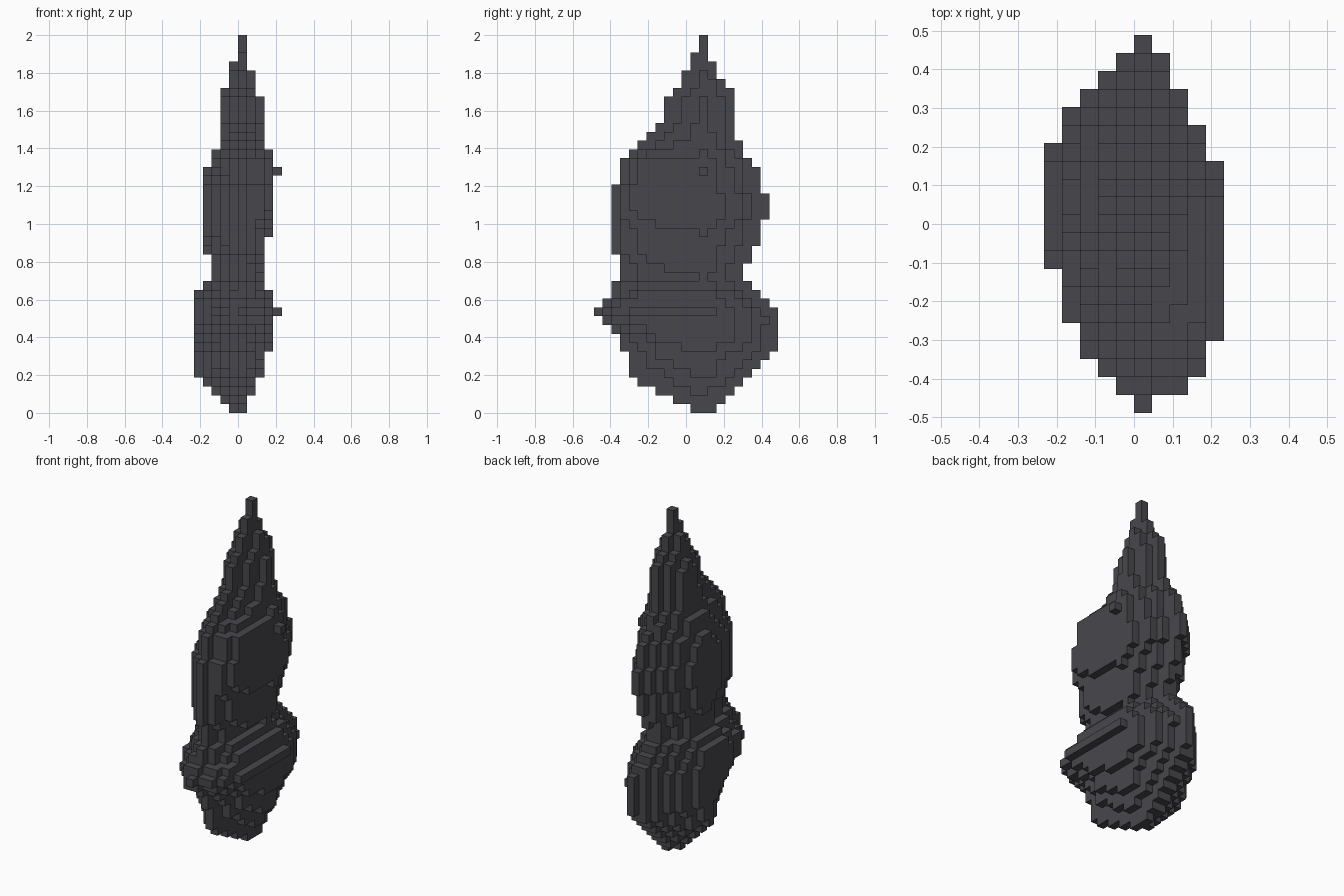
import bpy
import bmesh
from mathutils import Vector

cube = bpy.data.objects.get("Cube")
if cube:
    bpy.data.objects.remove(cube)

ROWS, COLUMNS, SPINE = 43, 21, 12
SIZE = 2 / ROWS

# Side outline: front and back edge of each layer as (layer, column)
FRONT = [(0, 11), (3, 5), (4, 4), (6, 4), (7, 3), (8, 3), (11, 0), (13, 2), (14, 2),
         (15, 3), (17, 3), (18, 2), (25, 2), (26, 3), (28, 3), (33, 8), (35, 8),
         (37, 10), (38, 10), (39, 11), (40, 11), (41, 12), (42, 12)]
BACK = [(0, 14), (4, 18), (6, 20), (7, 21), (11, 21), (15, 17), (16, 17), (17, 18),
        (18, 18), (19, 19), (21, 19), (22, 20), (24, 20), (25, 19), (27, 19),
        (29, 17), (30, 17), (31, 16), (36, 16), (38, 14), (39, 14), (40, 13), (42, 13)]

# Thickness of each layer to either side of the centre plane
PLUS_WIDTH = [(0, 1), (1, 1), (2, 1.7), (3, 2.2), (4, 2.7), (6, 3.2), (7, 3.7), (8, 4.1),
              (10, 4.2), (11, 4.65), (12, 4.3), (13, 3.8), (14, 3), (15, 2.5), (16, 2.9),
              (17, 3), (19, 3), (20, 3.5), (21, 3.8), (22, 4), (28, 4), (29, 3.5),
              (30, 3), (35, 2.6), (36, 2), (38, 2), (39, 1), (42, 1)]
MINUS_WIDTH = [(0, 1), (4, 4.7), (7, 4.89), (11, 4.89), (13, 4.8), (14, 4), (15, 3),
               (17, 3), (18, 3.6), (20, 4), (25, 4), (27, 3.6), (28, 3), (29, 3),
               (30, 2.2), (36, 1.7), (37, 1), (39, 1), (40, 0)]

# Fullness of the sections: low is pointed, high is boxy
PLUS_FRONT = [(0, 1.2), (4, 1.5), (6, 3), (7, 2), (9, 4), (11, 9), (14, 5), (16, 3),
              (17, 5), (21, 4), (22, 7), (23, 9), (28, 8), (29, 4), (30, 2), (31, 1.5)]
PLUS_BACK = [(0, 1.3), (7, 1.7), (9, 2.3), (10, 2.3), (11, 1.7), (15, 1.6)]
MINUS_FRONT = [(0, 1), (4, 1), (7, 1.3), (10, 2.6), (12, 2.6), (14, 2), (28, 1.7),
               (32, 1.4)]
MINUS_BACK = [(0, 1.3), (5, 1.65), (7, 1.75), (11, 1.75), (14, 1.65)]


def follow(points, row):
    """Straight-line interpolation along a profile."""
    for (a, u), (b, v) in zip(points, points[1:]):
        if a <= row <= b:
            return u + (v - u) * (row - a) / (b - a)
    return points[-1][1]


def nearest(value):
    return int(value + 0.5)


def thickness(row, column, front, back, width, front_power, back_power):
    """Number of blocks from the centre plane to the surface."""
    if column < SPINE:
        d = (SPINE - column) / (SPINE + 0.5 - front)
        power = follow(front_power, row)
    else:
        d = (column - SPINE) / (back - SPINE - 0.5)
        power = follow(back_power, row)
    return nearest(follow(width, row) * max(0, 1 - d ** power))


# Fill the block grid layer by layer
blocks = set()
for row in range(ROWS):
    front = nearest(follow(FRONT, row))
    back = nearest(follow(BACK, row))
    for column in range(front, back):
        plus = thickness(row, column, front, back, PLUS_WIDTH, PLUS_FRONT, PLUS_BACK)
        minus = thickness(row, column, front, back, MINUS_WIDTH, MINUS_FRONT, MINUS_BACK)
        for x in range(-minus, max(1, plus)):
            blocks.add((x, column, row))

# Single stud on the upper side
blocks.add((4, SPINE, 27))

# One dark stone colour
stone = bpy.data.materials.new("dark_grey_stone")
stone.use_nodes = True
colour = (0.064, 0.062, 0.071, 1)
stone.diffuse_color = colour
shader = next(n for n in stone.node_tree.nodes if n.type == "BSDF_PRINCIPLED")
shader.inputs["Base Color"].default_value = colour
shader.inputs["Roughness"].default_value = 0.9


def build_part(name, low, high):
    """Make the exposed block faces of the layers from low up to high."""
    bm = bmesh.new()
    corners = {}

    def corner(point):
        key = tuple(nearest(c + ROWS) for c in point)
        if key not in corners:
            x, y, z = point
            corners[key] = bm.verts.new((x * SIZE, (y - COLUMNS / 2) * SIZE, z * SIZE))
        return corners[key]

    for block in sorted(blocks):
        if not low <= block[2] < high:
            continue
        middle = Vector(block) + Vector((0.5, 0.5, 0.5))
        for axis in range(3):
            for sign in (-1, 1):
                out = Vector((0, 0, 0))
                out[axis] = sign
                if tuple(int(c) for c in Vector(block) + out) in blocks:
                    continue
                u = Vector((0, 0, 0))
                u[(axis + 1) % 3] = 1
                v = out.cross(u)
                ring = (-u - v, u - v, u + v, v - u)
                bm.faces.new([corner(middle + (out + r) / 2) for r in ring])

    mesh = bpy.data.meshes.new(name)
    bm.to_mesh(mesh)
    bm.free()
    mesh.materials.append(stone)
    bpy.context.collection.objects.link(bpy.data.objects.new(name, mesh))


# Bulbous base, rounded upper body and pointed spire
build_part("lower_bulb", 0, 16)
build_part("upper_body", 16, 30)
build_part("spire", 30, ROWS)
